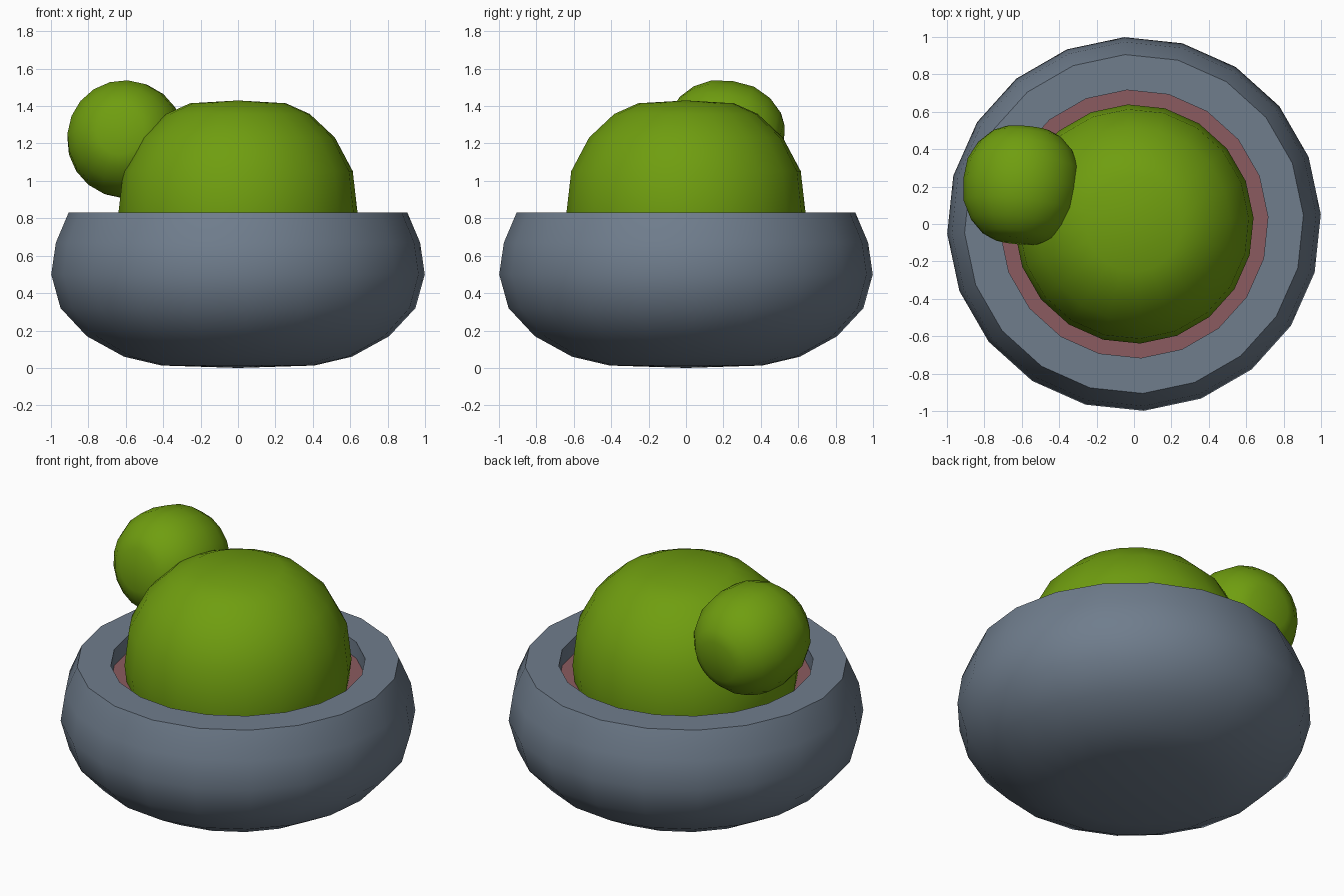
import bpy, bmesh
from math import sin, cos, radians, pi
from mathutils import Vector

cube = bpy.data.objects.get("Cube")
if cube:
    bpy.data.objects.remove(cube, do_unlink=True)

SIDES = 20


def material(name, color):
    m = bpy.data.materials.new(name)
    m.use_nodes = True
    m.diffuse_color = (*color, 1)
    m.node_tree.nodes["Principled BSDF"].inputs["Base Color"].default_value = (*color, 1)
    return m


def lathe(name, profile, mat, location=(0, 0, 0), axis=(0, 0, 1)):
    """Spin a (radius, height) profile; zero radius closes to a point."""
    bm = bmesh.new()
    rings = []
    for r, z in profile:
        if r == 0:
            rings.append([bm.verts.new((0, 0, z))] * SIDES)
            continue
        angles = [radians(3) + 2 * pi * i / SIDES for i in range(SIDES)]
        rings.append([bm.verts.new((r * cos(a), r * sin(a), z)) for a in angles])
    for low, high in zip(rings, rings[1:]):
        for i in range(SIDES):
            j = (i + 1) % SIDES
            corners = dict.fromkeys((low[i], low[j], high[j], high[i]))
            bm.faces.new(list(corners))
    bmesh.ops.recalc_face_normals(bm, faces=bm.faces)
    mesh = bpy.data.meshes.new(name)
    bm.to_mesh(mesh)
    bm.free()
    mesh.materials.append(mat)
    obj = bpy.data.objects.new(name, mesh)
    bpy.context.collection.objects.link(obj)
    obj.location = location
    obj.rotation_euler = Vector(axis).to_track_quat("Z", "Y").to_euler()
    bpy.ops.object.select_all(action="DESELECT")
    obj.select_set(True)
    bpy.context.view_layer.objects.active = obj
    bpy.ops.object.shade_smooth_by_angle(angle=radians(35))
    return obj


slate = material("slate glaze", (0.16, 0.205, 0.265))
green = material("cactus green", (0.16, 0.34, 0.005))
clay = material("reddish soil", (0.26, 0.105, 0.115))

# Rounded bowl with a thick flat rim and a recess for the soil
bowl = [(0, 0), (0.41, 0.013), (0.61, 0.06), (0.81, 0.17), (0.95, 0.32),
        (1.0, 0.5), (0.975, 0.67), (0.907, 0.83)]
lathe("pot", bowl + [(0.717, 0.83), (0.717, 0.68)], slate)

# Soil disc inside the rim
lathe("soil", [(0.717, 0.73), (0, 0.73)], clay)

# Rounded body shared by the cactus and its bud, unit radius
dome = [(0.4, 0.975), (0.6, 0.88), (0.81, 0.67), (0.96, 0.37), (1, 0)]
ball = [(0, 1)] + dome + [(r, -z) for r, z in reversed(dome[:-1])] + [(0, -1)]


def scaled(sx, sz):
    return [(r * sx, z * sz) for r, z in ball]


lathe("cactus_body", scaled(0.64, 0.6), green, (0, 0, 0.83))
lathe("cactus_bud", scaled(0.315, 0.31), green, (-0.6, 0.208, 1.222), (0.1, 1, -0.15))
